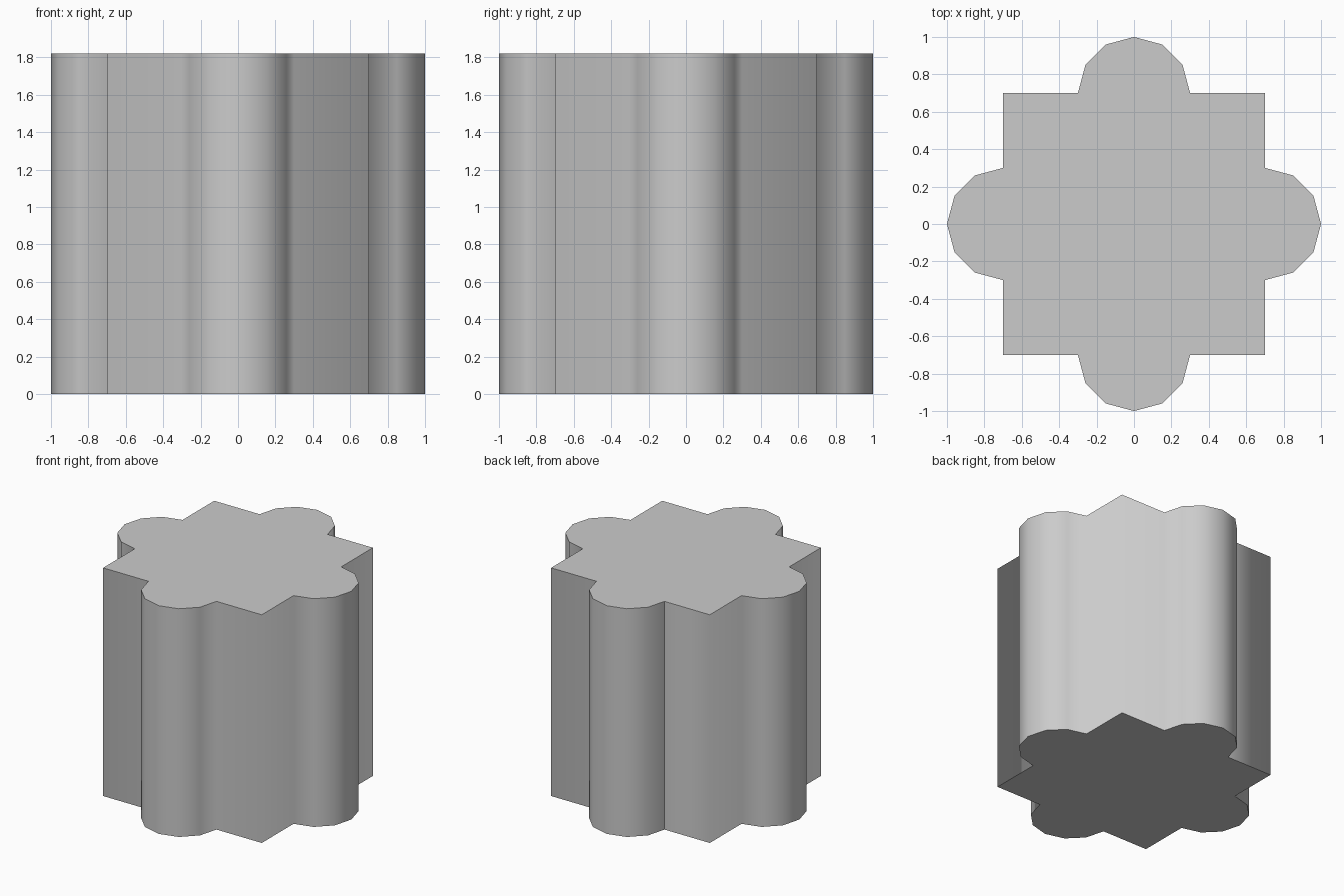
import bpy, bmesh
from math import sin, cos, pi, radians
from mathutils import Matrix, Vector

if "Cube" in bpy.data.objects:
    bpy.data.objects.remove(bpy.data.objects["Cube"])

HALF = 0.7      # half width of the square core
LOBE = 0.3      # radius of the rounded lobes
HEIGHT = 1.82

# One quarter of the outline: a six-facet lobe, then a square corner
quarter = [Vector((LOBE * cos(i * pi / 6), HALF + LOBE * sin(i * pi / 6), 0)) for i in range(7)]
quarter.append(Vector((-HALF, HALF, 0)))
outline = [Matrix.Rotation(radians(90 * k), 3, 'Z') @ p for k in range(4) for p in quarter]

# Extrude the outline into a column
bm = bmesh.new()
base = bm.faces.new([bm.verts.new(p) for p in outline])
top = bmesh.ops.extrude_face_region(bm, geom=[base], use_keep_orig=True)
bmesh.ops.translate(bm, verts=[g for g in top["geom"] if isinstance(g, bmesh.types.BMVert)],
                    vec=(0, 0, HEIGHT))
bmesh.ops.recalc_face_normals(bm, faces=bm.faces)

# Smooth walls all the way round, with crisp rims and one vertical seam
seam = quarter[6]
for f in bm.faces:
    f.smooth = abs(f.normal.z) < 0.5
for e in bm.edges:
    rim = abs(e.verts[0].co.z - e.verts[1].co.z) < 1e-4
    at_seam = all((v.co.xy - seam.xy).length < 1e-4 for v in e.verts)
    e.smooth = not (rim or at_seam)

mesh = bpy.data.meshes.new("lobed_column")
bm.to_mesh(mesh)
bm.free()
column = bpy.data.objects.new("lobed_column", mesh)
bpy.context.collection.objects.link(column)
